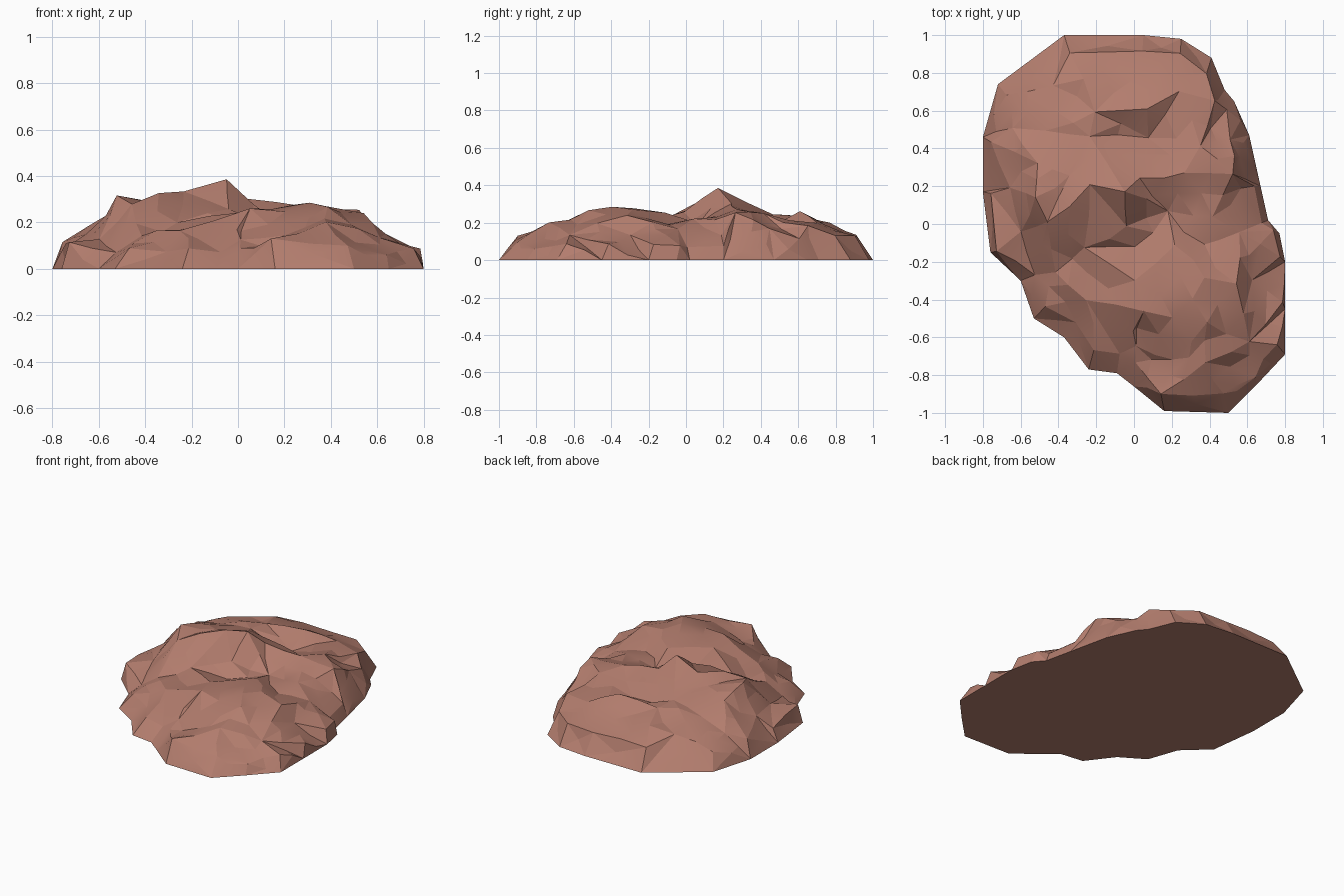
import bpy, bmesh, math, random
from mathutils import Vector
from mathutils.geometry import delaunay_2d_cdt

if "Cube" in bpy.data.objects:
    bpy.data.objects.remove(bpy.data.objects["Cube"])

random.seed(23)

# Footprint of the rock, counter-clockwise
outline = [(-.37, 1), (-.72, .74), (-.80, .46), (-.80, .17), (-.76, -.15), (-.60, -.30),
           (-.53, -.50), (-.37, -.60), (-.24, -.77), (-.09, -.79), (0, -.86), (.16, -.99),
           (.50, -1), (.65, -.85), (.80, -.69), (.80, -.45), (.80, -.20), (.77, -.05),
           (.71, .02), (.67, .20), (.61, .47), (.53, .65), (.48, .71), (.41, .88),
           (.25, .98), (.05, 1)]

# Main peaks, ledges and hollows
peaks = [(-.66, .20, .155), (-.64, .50, .15), (-.60, -.05, .14), (-.42, -.25, .14),
         (-.52, .33, .25), (-.51, .14, .315), (-.45, .01, .28), (-.34, .25, .305),
         (-.23, .20, .345), (-.06, .18, .38), (-.03, -.01, .26), (-.25, -.13, .20),
         (0, -.12, .19), (.03, .25, .29), (.28, .26, .26), (.18, .06, .19),
         (-.47, .50, .21), (-.23, .47, .23), (.08, .46, .18), (.06, .61, .26),
         (-.20, .60, .25), (-.42, .74, .16), (0, .78, .17), (.25, .70, .20),
         (.34, .42, .24), (.53, .25, .25), (.58, .18, .14), (.42, .05, .21),
         (.57, -.05, .17), (.24, -.27, .29), (.53, -.32, .25), (.36, -.12, .20),
         (.64, -.30, .145), (.38, -.52, .26), (.05, -.47, .25), (.20, -.72, .15),
         (.39, -.72, .19), (.62, -.62, .14), (0, -.30, .23), (-.25, -.40, .16),
         (.42, .64, .19), (0, -.66, .11), (.52, .45, .16)]


def rim_point(x, y):
    """Lower ledge just inside the footprint, gentler along the front left."""
    if y < -.2 and x < .1:
        return x * .86, y * .86, random.uniform(.075, .095)
    if x > .6:
        return x * .965, y * .94, random.uniform(.06, .09)
    if abs(y) > .85:
        return x * .94, y * .91, random.uniform(.11, .125)
    return x * .945, y * .93, random.uniform(.09, .115)


points = [(x, y, 0) for x, y in outline] + [rim_point(x, y) for x, y in outline] + peaks
verts, _, faces, orig, _, _ = delaunay_2d_cdt(
    [Vector(p[:2]) for p in points], [], [list(range(len(outline)))], 1, 1e-5)

bm = bmesh.new()
bv = [bm.verts.new((v.x, v.y, points[o[0]][2] if o else .1)) for v, o in zip(verts, orig)]
for f in faces:
    bm.faces.new([bv[i] for i in f])

# Chip the big facets: split long edges and shift each new point a little
long_edges = [e for e in bm.edges if not e.is_boundary and e.calc_length() > .19]
old = set(bm.verts)
bmesh.ops.subdivide_edges(bm, edges=long_edges, cuts=1, use_grid_fill=True)
bmesh.ops.triangulate(bm, faces=bm.faces[:])
for v in bm.verts:
    if v not in old and not v.is_boundary:
        v.co += Vector((random.uniform(-.015, .015), random.uniform(-.015, .015),
                        random.uniform(-.016, .016)))

# Flat underside
bmesh.ops.holes_fill(bm, edges=[e for e in bm.edges if e.is_boundary], sides=0)
bmesh.ops.recalc_face_normals(bm, faces=bm.faces[:])
mesh = bpy.data.meshes.new("rock_mound")
bm.to_mesh(mesh)
bm.free()

rock = bpy.data.objects.new("rock_mound", mesh)
bpy.context.collection.objects.link(rock)
mat = bpy.data.materials.new("red_brown_stone")
mat.diffuse_color = (.45, .205, .155, 1)
mat.use_nodes = True
mat.node_tree.nodes["Principled BSDF"].inputs["Base Color"].default_value = mat.diffuse_color
mesh.materials.append(mat)

# Crisp facets, soft only across shallow angles
bpy.context.view_layer.objects.active = rock
rock.select_set(True)
bpy.ops.object.shade_smooth_by_angle(angle=math.radians(12))
